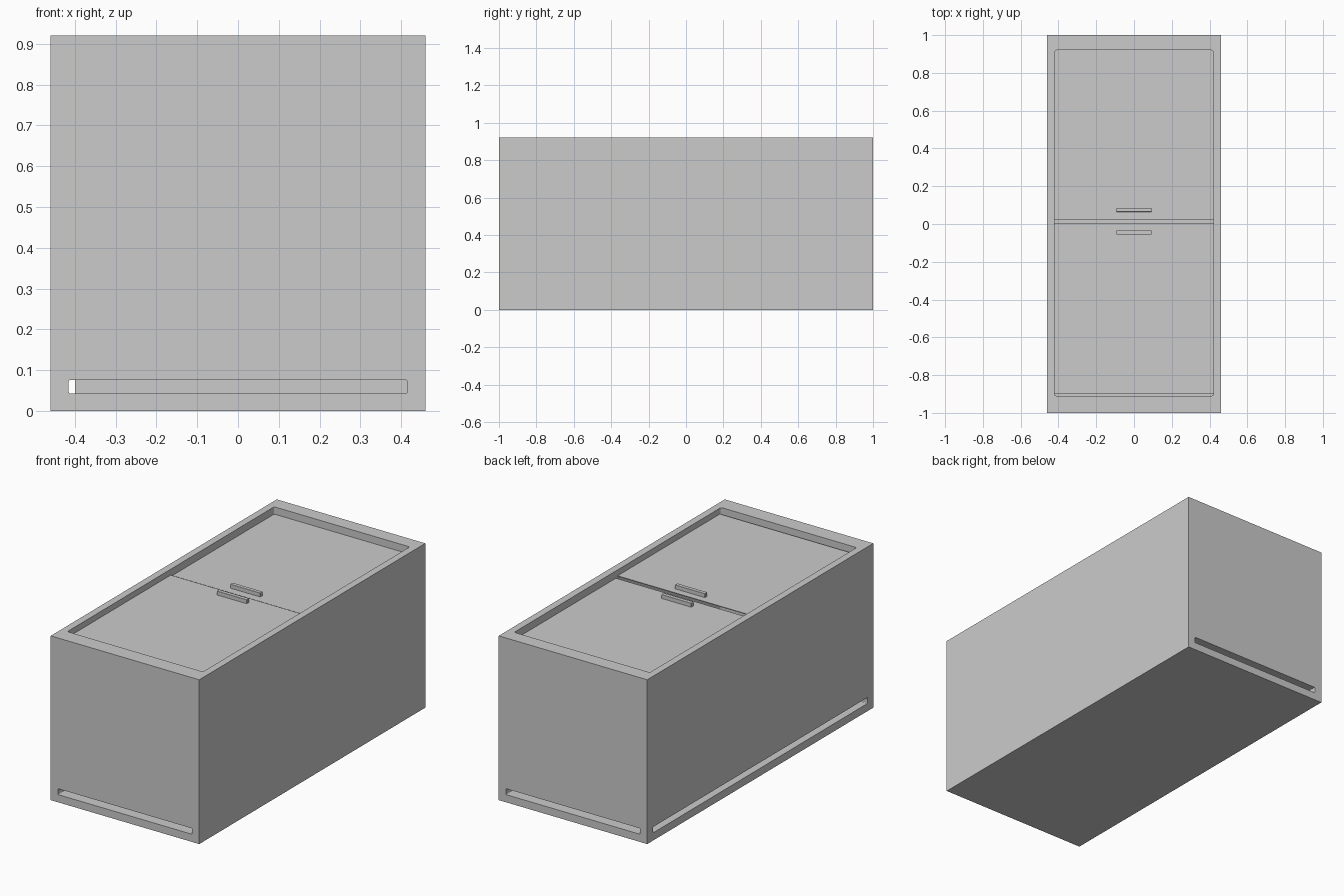
import bpy, bmesh

if "Cube" in bpy.data.objects:
    bpy.data.objects.remove(bpy.data.objects["Cube"])

W, L, H = 0.46, 1.0, 0.92   # half width, half length, height


def box(name, lo, hi, radius=0.0, axis=None):
    """Box from corner to corner; edges along `axis` (or all) may be rounded."""
    bm = bmesh.new()
    bmesh.ops.create_cube(bm, size=1)
    for v in bm.verts:
        v.co = [(lo[i] + hi[i]) / 2 + v.co[i] * (hi[i] - lo[i]) for i in range(3)]
    if radius:
        edges = [e for e in bm.edges if axis is None or
                 abs((e.verts[0].co - e.verts[1].co).normalized()[axis]) > 0.9]
        bmesh.ops.bevel(bm, geom=edges, offset=radius, segments=3,
                        affect='EDGES', profile=0.5)
    me = bpy.data.meshes.new(name)
    bm.to_mesh(me)
    bm.free()
    ob = bpy.data.objects.new(name, me)
    bpy.context.collection.objects.link(ob)
    return ob


def cut(target, cutter):
    """Subtract the cutter and discard it."""
    mod = target.modifiers.new("cut", 'BOOLEAN')
    mod.operation, mod.solver, mod.object = 'DIFFERENCE', 'EXACT', cutter
    bpy.context.view_layer.objects.active = target
    bpy.ops.object.modifier_apply(modifier=mod.name)
    bpy.data.objects.remove(cutter)


# Cabinet with an open, hollow top
body = box("cabinet", (-W, -L, 0), (W, L, H))
cut(body, box("cavity", (-0.42, -0.91, 0.12), (0.42, 0.92, 1.0), 0.01, 2))

# Ventilation slots along the bottom: front, back and left side
Z0, Z1, D = 0.043, 0.076, 0.06
for s in (-1, 1):
    y0, y1 = sorted((s * (L - D), s * (L + 0.1)))
    cut(body, box("slot", (-0.415, y0, Z0), (0.415, y1, Z1), 0.004, 1))
cut(body, box("slot", (-W - 0.1, -0.95, Z0), (-W + D, 0.95, Z1), 0.004, 0))

# Two sliding lids, the front one slightly higher, each with a handle bar
for name, y0, y1, top, hy in (("front_lid", -0.90, 0.005, 0.887, -0.045),
                              ("back_lid", 0.02, 0.92, 0.879, 0.075)):
    box(name, (-0.42, y0, top - 0.004), (0.42, y1, top))
    box(name + "_handle", (-0.093, hy - 0.011, top - 0.002),
        (0.093, hy + 0.011, top + 0.022), 0.002)
